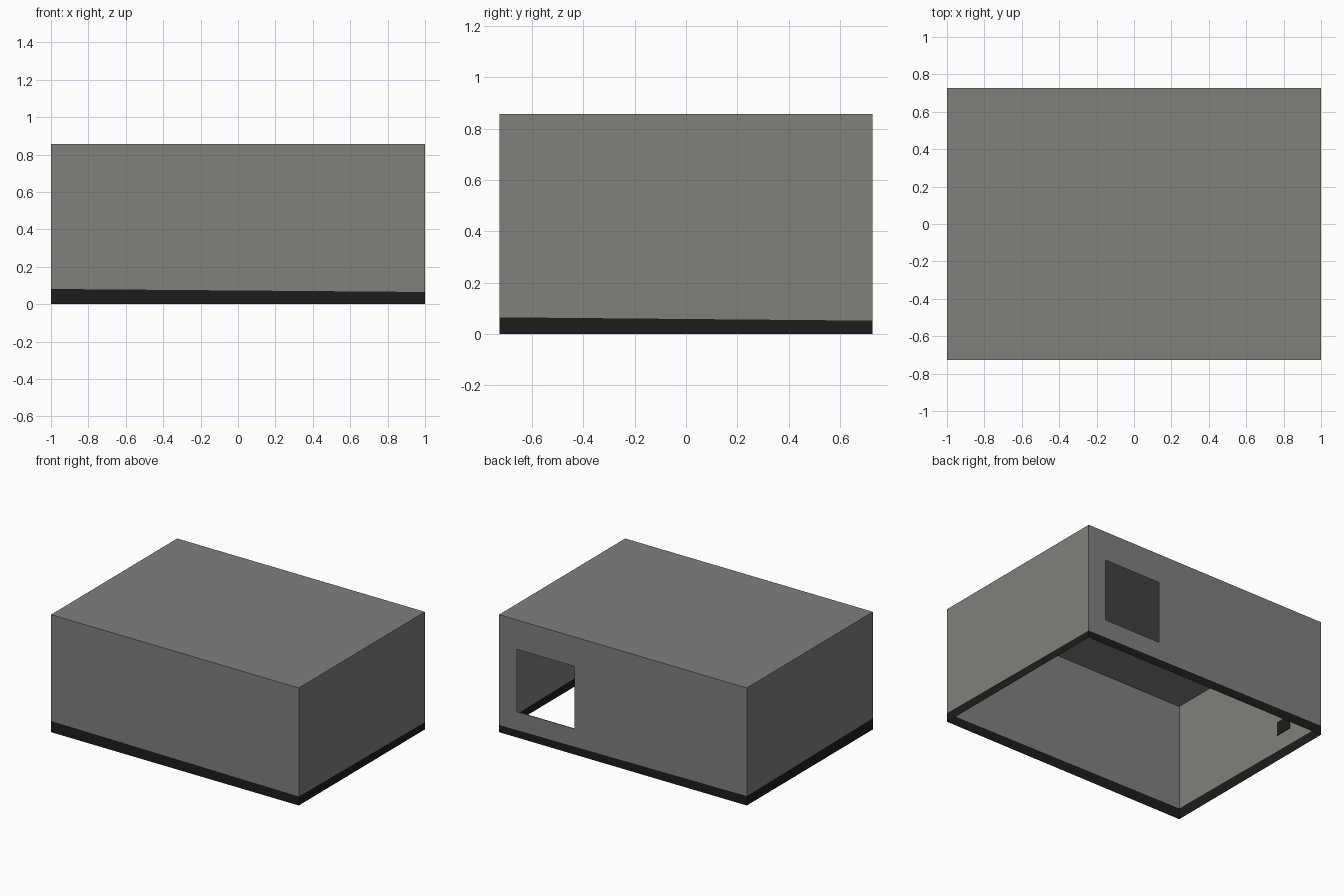
import bpy, bmesh
from mathutils import Vector

if "Cube" in bpy.data.objects:
    bpy.data.objects.remove(bpy.data.objects["Cube"])

W, D, H = 2.0, 1.454, 0.858            # outer size; the walls are single sheets
WX0, WX1, WZ0, WZ1 = 0.393, 0.854, 0.157, 0.643   # window in the back wall


def material(name, rgb):
    m = bpy.data.materials.new(name)
    m.diffuse_color = (*rgb, 1.0)
    m.use_nodes = True
    m.node_tree.nodes["Principled BSDF"].inputs["Base Color"].default_value = m.diffuse_color
    return m


grey = material("warm grey wall", (0.225, 0.215, 0.203))
black = material("black base", (0.012, 0.012, 0.012))


def cube(bm, lo, hi):
    lo, hi = Vector(lo), Vector(hi)
    bmesh.ops.create_cube(bm, size=1)
    for v in bm.verts:
        v.co = (lo + hi) / 2 + v.co * (hi - lo)


def finish(bm, name, *mats):
    me = bpy.data.meshes.new(name)
    bm.to_mesh(me)
    bm.free()
    for m in mats:
        me.materials.append(m)
    ob = bpy.data.objects.new(name, me)
    bpy.context.collection.objects.link(ob)
    return ob


def cut(bm, faces, co, no):
    geom = set(faces)
    for f in faces:
        geom.update(f.edges)
        geom.update(f.verts)
    bmesh.ops.bisect_plane(bm, geom=list(geom), plane_co=co, plane_no=no)


# Sheet shell with an open bottom
bm = bmesh.new()
cube(bm, (-W / 2, -D / 2, 0), (W / 2, D / 2, H))
bmesh.ops.delete(bm, geom=[f for f in bm.faces if f.normal.z < -0.5], context='FACES')

# Window opening in the back wall
for co, no in [((WX0, 0, 0), (1, 0, 0)), ((WX1, 0, 0), (1, 0, 0)),
               ((0, 0, WZ0), (0, 0, 1)), ((0, 0, WZ1), (0, 0, 1))]:
    bm.normal_update()
    cut(bm, [f for f in bm.faces if f.normal.y > 0.5], co, no)
bm.normal_update()
hole = []
for f in bm.faces:
    c = f.calc_center_median()
    if f.normal.y > 0.5 and WX0 < c.x < WX1 and WZ0 < c.z < WZ1:
        hole.append(f)
bmesh.ops.delete(bm, geom=hole, context='FACES')

# Black band around the base, cut by a slightly tilted plane
origin, normal = Vector((0, 0, 0.067)), Vector((0.008, 0.009, 1)).normalized()
cut(bm, bm.faces[:], origin, normal)
for f in bm.faces:
    f.material_index = 1 if (f.calc_center_median() - origin).dot(normal) < 0 else 0
finish(bm, "box_shell", grey, black)

# Low rail along the bottom of the window
bm = bmesh.new()
cube(bm, (WX0, D / 2 - 0.006, WZ0), (WX1, D / 2, WZ0 + 0.03))
finish(bm, "window_rail", grey)

# Small dark patch on the inner left wall
bm = bmesh.new()
cube(bm, (-W / 2 + 0.001, 0.28, 0.19), (-W / 2 + 0.005, 0.41, 0.29))
finish(bm, "inner_wall_patch", black)
